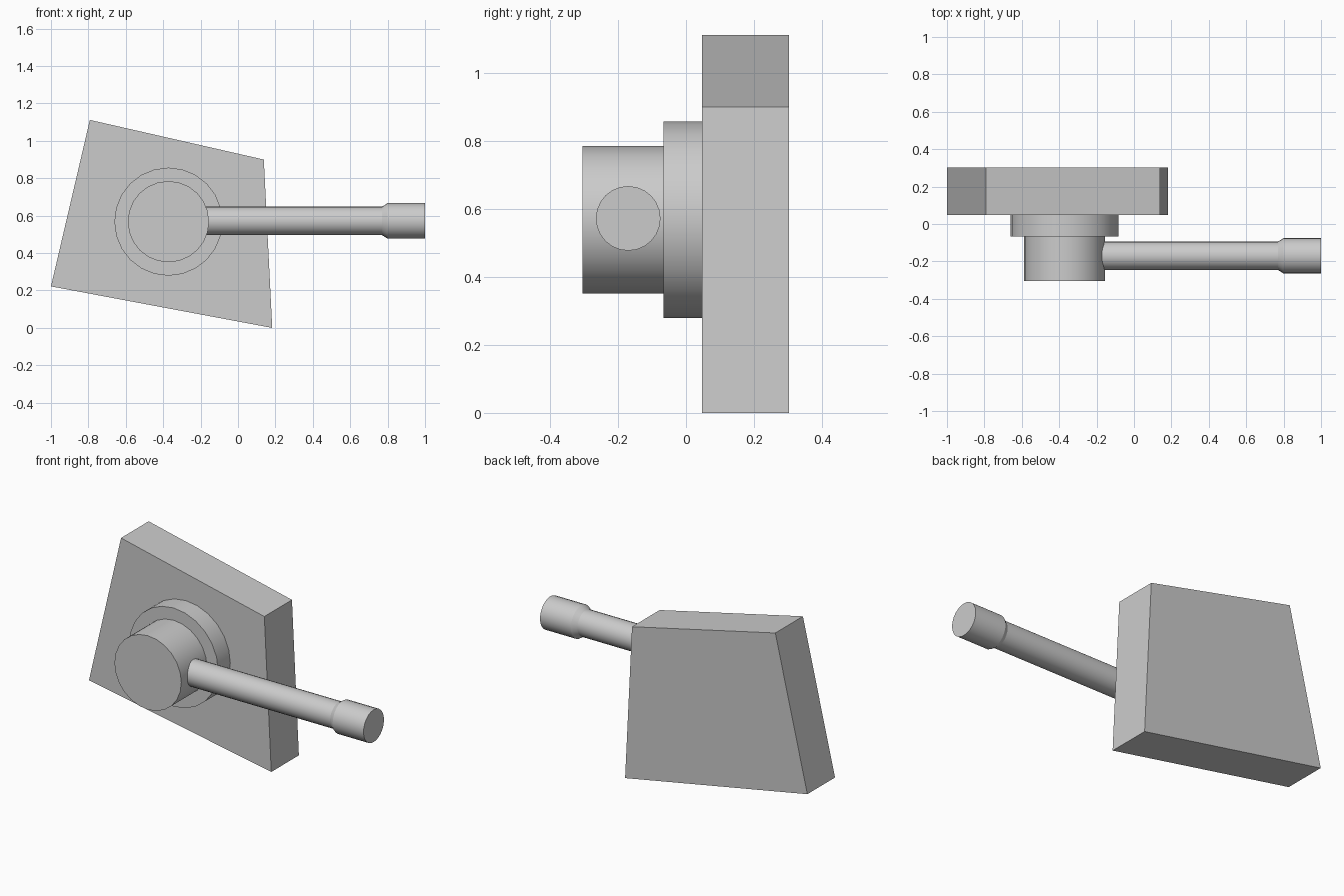
import bpy, bmesh, math
from mathutils import Matrix

if "Cube" in bpy.data.objects:
    bpy.data.objects.remove(bpy.data.objects["Cube"])


def finish(name, bm, smooth=False):
    bmesh.ops.recalc_face_normals(bm, faces=bm.faces)
    mesh = bpy.data.meshes.new(name)
    bm.to_mesh(mesh)
    bm.free()
    obj = bpy.data.objects.new(name, mesh)
    bpy.context.collection.objects.link(obj)
    if smooth:
        bpy.ops.object.select_all(action='DESELECT')
        obj.select_set(True)
        bpy.context.view_layer.objects.active = obj
        bpy.ops.object.shade_smooth_by_angle(angle=math.radians(30))
    return obj


def turned(name, profile, matrix, sides):
    """Closed round part from (distance, radius) stations along local z."""
    bm = bmesh.new()
    rings = []
    for d, r in profile:
        rings.append([bm.verts.new((r * math.cos(2 * math.pi * i / sides),
                                    r * math.sin(2 * math.pi * i / sides), d))
                      for i in range(sides)])
    for a, b in zip(rings, rings[1:]):
        for i in range(sides):
            j = (i + 1) % sides
            bm.faces.new((a[i], a[j], b[j], b[i]))
    bm.faces.new(rings[0])
    bm.faces.new(rings[-1])
    bm.transform(matrix)
    return finish(name, bm, smooth=True)


# Tapered, tilted four-sided backing plate
bm = bmesh.new()
outline = [(-1.0, 0.222), (0.183, 0.0), (0.138, 0.90), (-0.792, 1.112)]
face = bm.faces.new([bm.verts.new((x, 0.047, z)) for x, z in outline])
ext = bmesh.ops.extrude_face_region(bm, geom=[face], use_keep_orig=True)
new_verts = [v for v in ext['geom'] if isinstance(v, bmesh.types.BMVert)]
bmesh.ops.translate(bm, verts=new_verts, vec=(0, 0.256, 0))
finish("backing_plate", bm)

# Flange and hub, turned about y and pointing to the front
to_front = Matrix.Translation((-0.372, 0, 0.568)) @ Matrix.Rotation(math.pi / 2, 4, 'X')
turned("flange", [(-0.047, 0.289), (0.066, 0.289)], to_front, 24)
turned("hub", [(0.066, 0.217), (0.304, 0.217)], to_front, 24)

# Lever with a thicker grip end, turned about x
to_right = Matrix.Translation((0, -0.17, 0.572)) @ Matrix.Rotation(math.pi / 2, 4, 'Y')
turned("lever", [(-0.25, 0.076), (0.77, 0.076), (0.80, 0.095), (1.0, 0.095)], to_right, 24)
